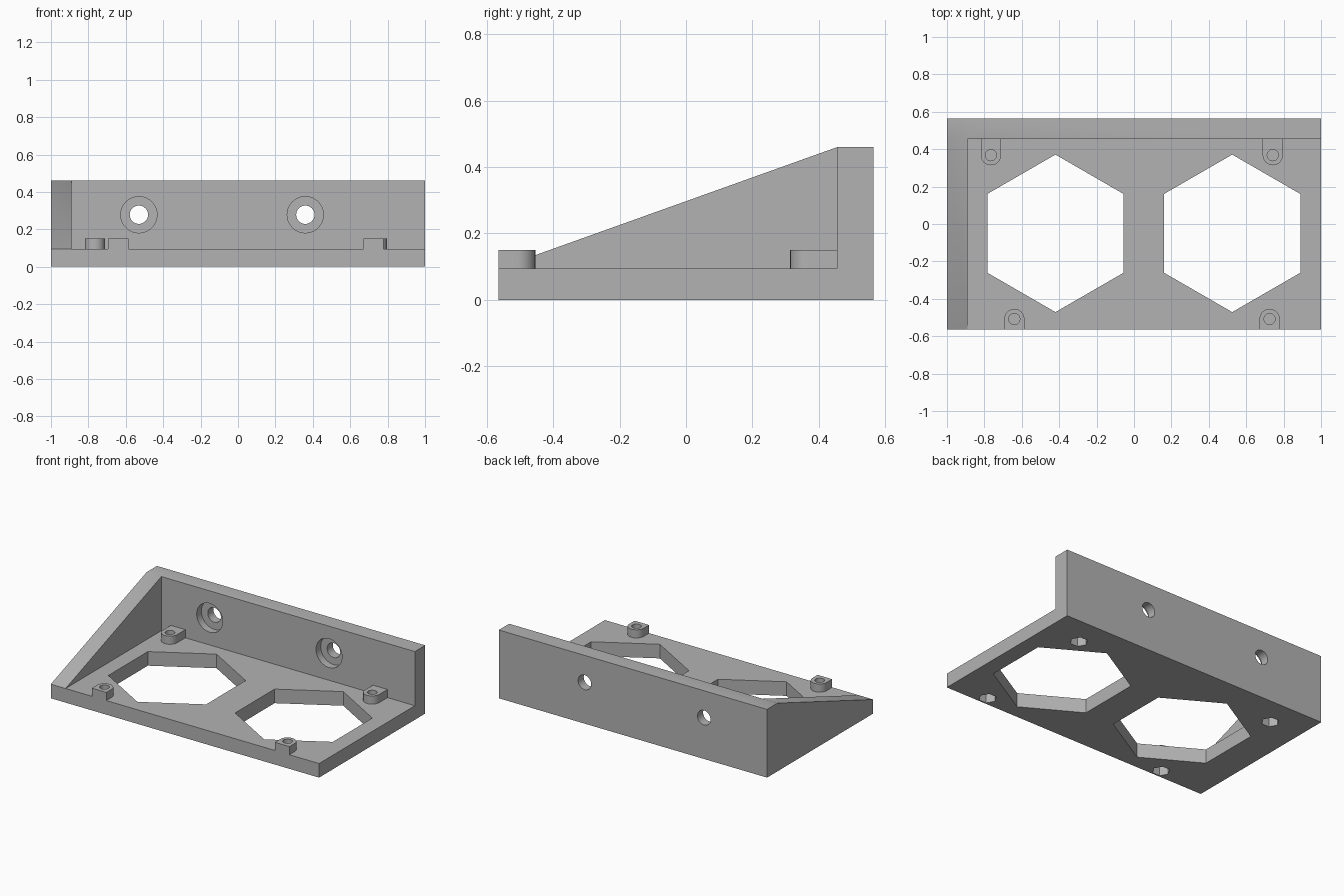
import bpy
import bmesh
import math

if "Cube" in bpy.data.objects:
    bpy.data.objects.remove(bpy.data.objects["Cube"], do_unlink=True)

# Main dimensions
HALF_W, HALF_D = 1.0, 0.565
PLATE, HEIGHT = 0.095, 0.46
WALL_Y, RIB_X = 0.455, -0.89
BOSS_TOP, BOSS_R = 0.15, 0.054

grey = bpy.data.materials.new("plain grey")
grey.use_nodes = True
colour = (0.45, 0.45, 0.45, 1)
grey.diffuse_color = colour
grey.node_tree.nodes["Principled BSDF"].inputs["Base Color"].default_value = colour


def prism(name, points, axis, lo, hi):
    """Extrude a closed 2D outline along x, y or z."""
    place = {"x": lambda a, b, t: (t, a, b),
             "y": lambda a, b, t: (a, t, b),
             "z": lambda a, b, t: (a, b, t)}[axis]
    bm = bmesh.new()
    ends = [[bm.verts.new(place(a, b, t)) for a, b in points] for t in (lo, hi)]
    bm.faces.new(ends[0])
    bm.faces.new(ends[1])
    for i in range(len(points)):
        j = (i + 1) % len(points)
        bm.faces.new((ends[0][i], ends[0][j], ends[1][j], ends[1][i]))
    bmesh.ops.recalc_face_normals(bm, faces=bm.faces[:])
    mesh = bpy.data.meshes.new(name)
    bm.to_mesh(mesh)
    bm.free()
    mesh.materials.append(grey)
    obj = bpy.data.objects.new(name, mesh)
    bpy.context.collection.objects.link(obj)
    return obj


def ring(cx, cy, r, sides, turn=0):
    """Points of a regular polygon."""
    return [(cx + r * math.cos(turn + math.tau * i / sides),
             cy + r * math.sin(turn + math.tau * i / sides)) for i in range(sides)]


def tab(cx, cy, edge):
    """Half round facing away from the edge, with straight sides running to it."""
    way = 1 if cy > edge else -1
    arc = [(cx + BOSS_R * math.cos(math.pi * i / 16),
            cy + way * BOSS_R * math.sin(math.pi * i / 16)) for i in range(17)]
    return arc + [(cx - BOSS_R, edge), (cx + BOSS_R, edge)]


def combine(target, other, operation):
    mod = target.modifiers.new(operation.title(), "BOOLEAN")
    mod.operation = operation
    mod.solver = "EXACT"
    mod.object = other
    bpy.context.view_layer.objects.active = target
    bpy.ops.object.modifier_apply(modifier=mod.name)
    bpy.data.objects.remove(other, do_unlink=True)


# Base plate and back wall as one L profile
bracket = prism("bracket", [(-HALF_D, 0), (HALF_D, 0), (HALF_D, HEIGHT),
                            (WALL_Y, HEIGHT), (WALL_Y, PLATE), (-HALF_D, PLATE)],
                "x", -HALF_W, HALF_W)

# Sloping side rib
rib = prism("side_rib", [(-HALF_D, 0), (HALF_D, 0), (HALF_D, HEIGHT),
                         (WALL_Y, HEIGHT), (-HALF_D, PLATE)], "x", -HALF_W, RIB_X)
combine(bracket, rib, "UNION")

# Mounting bosses: centre and the edge each one runs to
bosses = [(-0.765, 0.368, WALL_Y + 0.03), (0.742, 0.368, WALL_Y + 0.03),
          (-0.64, -0.508, -HALF_D), (0.725, -0.508, -HALF_D)]
for x, y, edge in bosses:
    combine(bracket, prism("boss", tab(x, y, edge), "z", PLATE / 2, BOSS_TOP), "UNION")

# Screw holes from above, nut pockets from below, thin web between
for x, y, _ in bosses:
    combine(bracket, prism("screw_hole", ring(x, y, 0.03, 24), "z", 0.08, 0.2), "DIFFERENCE")
    combine(bracket, prism("nut_pocket", ring(x, y, 0.055, 6), "z", -0.1, 0.07), "DIFFERENCE")

# Large hexagonal openings
for x in (-0.42, 0.525):
    combine(bracket, prism("opening", ring(x, -0.05, 0.421, 6, math.pi / 6), "z", -0.1, 0.2),
            "DIFFERENCE")

# Counterbored wall holes
for x in (-0.53, 0.36):
    combine(bracket, prism("wall_hole", ring(x, 0.278, 0.049, 32), "y", 0.3, 0.7), "DIFFERENCE")
    combine(bracket, prism("counterbore", ring(x, 0.278, 0.097, 40), "y", 0.4, 0.505),
            "DIFFERENCE")

bpy.ops.object.select_all(action="DESELECT")
bracket.select_set(True)
bpy.context.view_layer.objects.active = bracket
bpy.ops.object.shade_smooth_by_angle(angle=math.radians(30))
